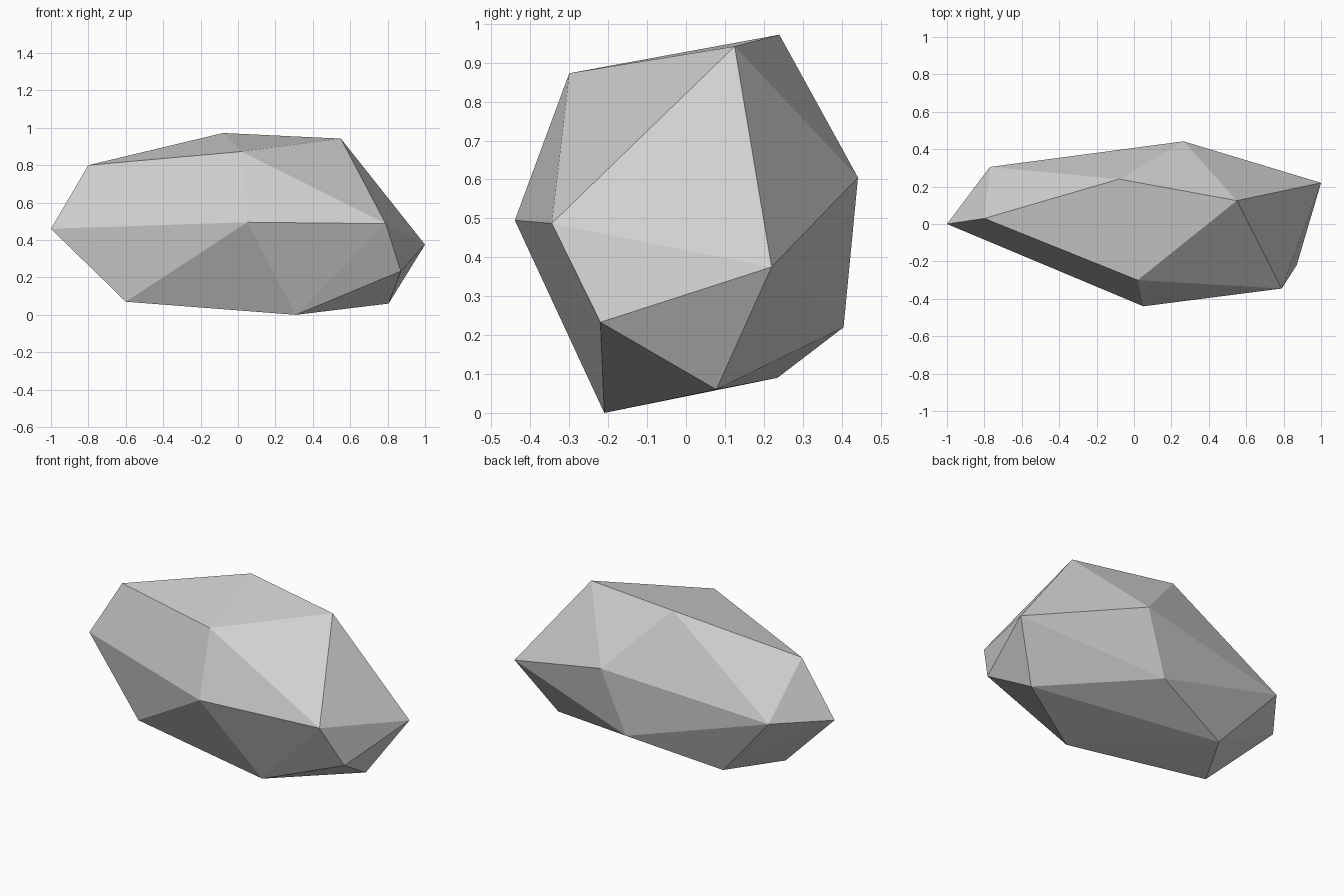
import bpy
import bmesh

cube = bpy.data.objects.get("Cube")
if cube:
    bpy.data.objects.remove(cube, do_unlink=True)

# Stone colour
stone = bpy.data.materials.new("stone grey")
stone.use_nodes = True
grey = (0.64, 0.64, 0.64, 1)
stone.diffuse_color = grey
stone.node_tree.nodes["Principled BSDF"].inputs["Base Color"].default_value = grey

# Corners of the faceted rock, grouped by height
crown = [(-0.80, 0.03, 0.80), (0.02, -0.30, 0.873), (-0.08, 0.24, 0.972), (0.55, 0.125, 0.942)]
girdle = [(-1.0, 0.0, 0.46), (0.05, -0.44, 0.495), (0.79, -0.345, 0.487),
          (1.0, 0.22, 0.375), (0.265, 0.442, 0.605), (-0.77, 0.305, 0.49)]
base = [(-0.60, -0.10, 0.07), (0.31, -0.21, 0.0), (0.87, -0.22, 0.233),
        (0.805, 0.078, 0.06), (0.12, 0.405, 0.22), (-0.414, 0.235, 0.09)]

# Stretch flat facets over the corners
bm = bmesh.new()
for corner in crown + girdle + base:
    bm.verts.new(corner)
bmesh.ops.convex_hull(bm, input=bm.verts[:])
bmesh.ops.recalc_face_normals(bm, faces=bm.faces[:])

mesh = bpy.data.meshes.new("rock")
bm.to_mesh(mesh)
bm.free()
mesh.materials.append(stone)
mesh.shade_flat()
rock = bpy.data.objects.new("rock", mesh)
bpy.context.collection.objects.link(rock)
